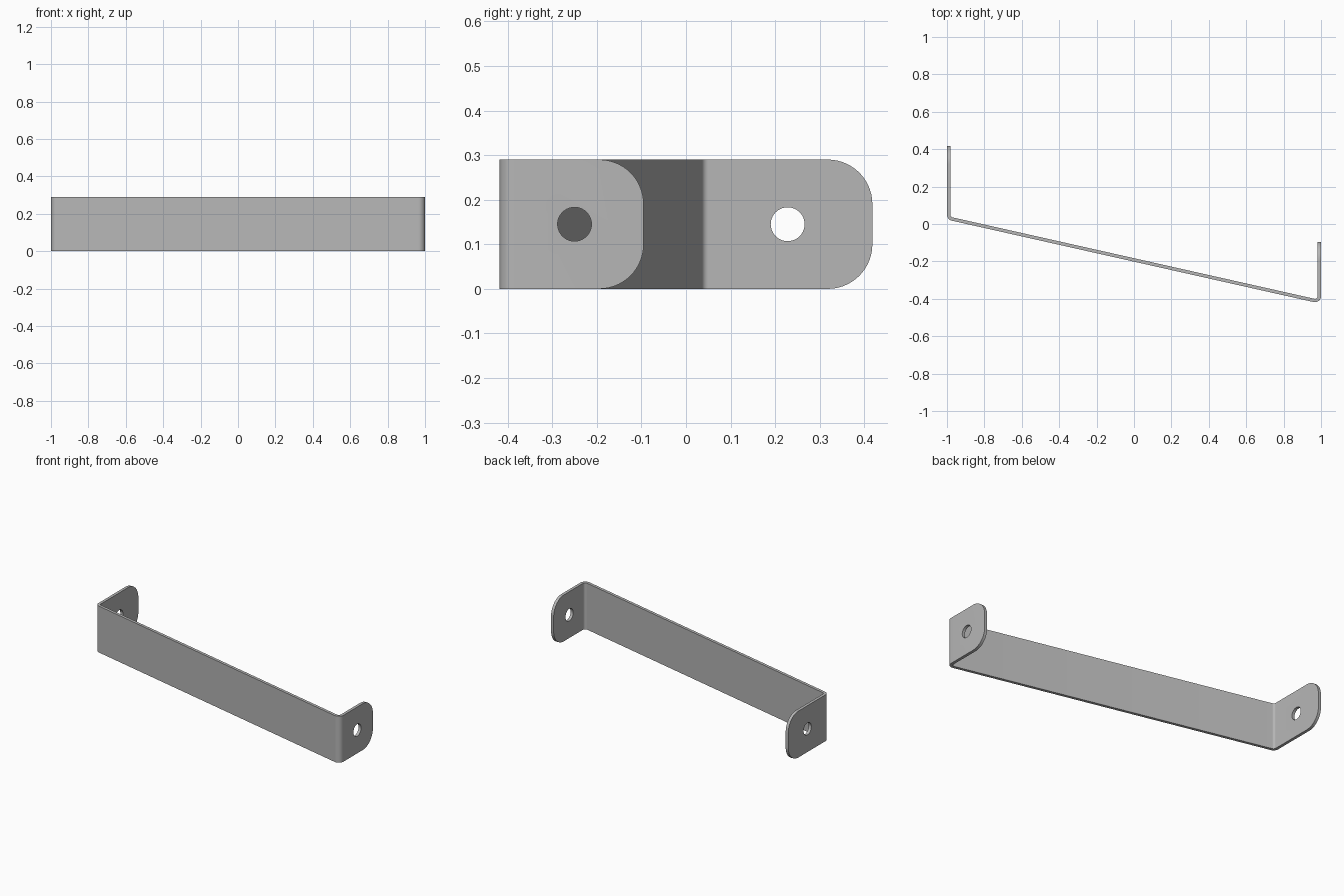
import bpy
import bmesh
from math import atan2, cos, sin, pi
from mathutils import Matrix, Vector

cube = bpy.data.objects.get("Cube")
if cube:
    bpy.data.objects.remove(cube, do_unlink=True)

HEIGHT = 0.29
THICK = 0.018
OUTER = 0.033          # outer bend radius
INNER = OUTER - THICK
CORNER = 0.1           # rounding of the flange ends
HOLE = 0.038
LEFT_END, RIGHT_END = 0.418, -0.095
HOLES = ((-1, 0.228), (1, -0.25))
bend_a = Vector((-1 + OUTER, 0.05))
bend_b = Vector((1 - OUTER, -0.418 + OUTER))

steel = bpy.data.materials.new("grey steel")
steel.use_nodes = True
colour = (0.47, 0.47, 0.47, 1)
steel.diffuse_color = colour
steel.node_tree.nodes["Principled BSDF"].inputs["Base Color"].default_value = colour


def arc(centre, radius, start, end, steps=12):
    angles = [start + (end - start) * i / steps for i in range(steps + 1)]
    return [centre + radius * Vector((cos(a), sin(a))) for a in angles]


def side(radius):
    """One face of the bent sheet, from one flange end to the other."""
    span = bend_b - bend_a
    down = atan2(span.y, span.x) - pi / 2
    return ([Vector((bend_a.x - radius, LEFT_END))]
            + arc(bend_a, radius, -pi, down)
            + arc(bend_b, radius, down, 0)
            + [Vector((bend_b.x + radius, RIGHT_END))])


# Bent strip: sheet section extruded upwards
bm = bmesh.new()
section = side(OUTER) + side(INNER)[::-1]
face = bm.faces.new([bm.verts.new((p.x, p.y, 0)) for p in section])
result = bmesh.ops.extrude_face_region(bm, geom=[face])
top = [v for v in result["geom"] if isinstance(v, bmesh.types.BMVert)]
bmesh.ops.translate(bm, verts=top, vec=(0, 0, HEIGHT))
bmesh.ops.recalc_face_normals(bm, faces=bm.faces)

# Rounded corners on both flange ends
ends = [e for e in bm.edges
        if abs(e.verts[0].co.z - e.verts[1].co.z) < 1e-5
        and any(all(abs(v.co.y - y) < 1e-5 and v.co.x * s > 0.9 for v in e.verts)
                for s, y in ((-1, LEFT_END), (1, RIGHT_END)))]
bmesh.ops.bevel(bm, geom=ends, offset=CORNER, offset_type='OFFSET',
                segments=14, profile=0.5, affect='EDGES')
mesh = bpy.data.meshes.new("bracket_strip")
bm.to_mesh(mesh)
bm.free()
mesh.materials.append(steel)
strip = bpy.data.objects.new("bracket_strip", mesh)
bpy.context.collection.objects.link(strip)

# Screw holes through the flanges
bm = bmesh.new()
for s, y in HOLES:
    place = Matrix.Translation((s, y, HEIGHT / 2)) @ Matrix.Rotation(pi / 2, 4, 'Y')
    bmesh.ops.create_cone(bm, cap_ends=True, segments=40, radius1=HOLE,
                          radius2=HOLE, depth=0.1, matrix=place)
cut_mesh = bpy.data.meshes.new("hole_cutter")
bm.to_mesh(cut_mesh)
bm.free()
cut_mesh.materials.append(steel)
cutter = bpy.data.objects.new("hole_cutter", cut_mesh)
cutter.hide_render = True
bpy.context.collection.objects.link(cutter)

bpy.ops.object.select_all(action='DESELECT')
strip.select_set(True)
bpy.context.view_layer.objects.active = strip
holes = strip.modifiers.new("screw_holes", 'BOOLEAN')
holes.operation = 'DIFFERENCE'
holes.solver = 'EXACT'
holes.object = cutter
bpy.ops.object.modifier_apply(modifier=holes.name)
bpy.data.objects.remove(cutter, do_unlink=True)

bpy.ops.object.shade_smooth_by_angle(angle=pi / 6)
